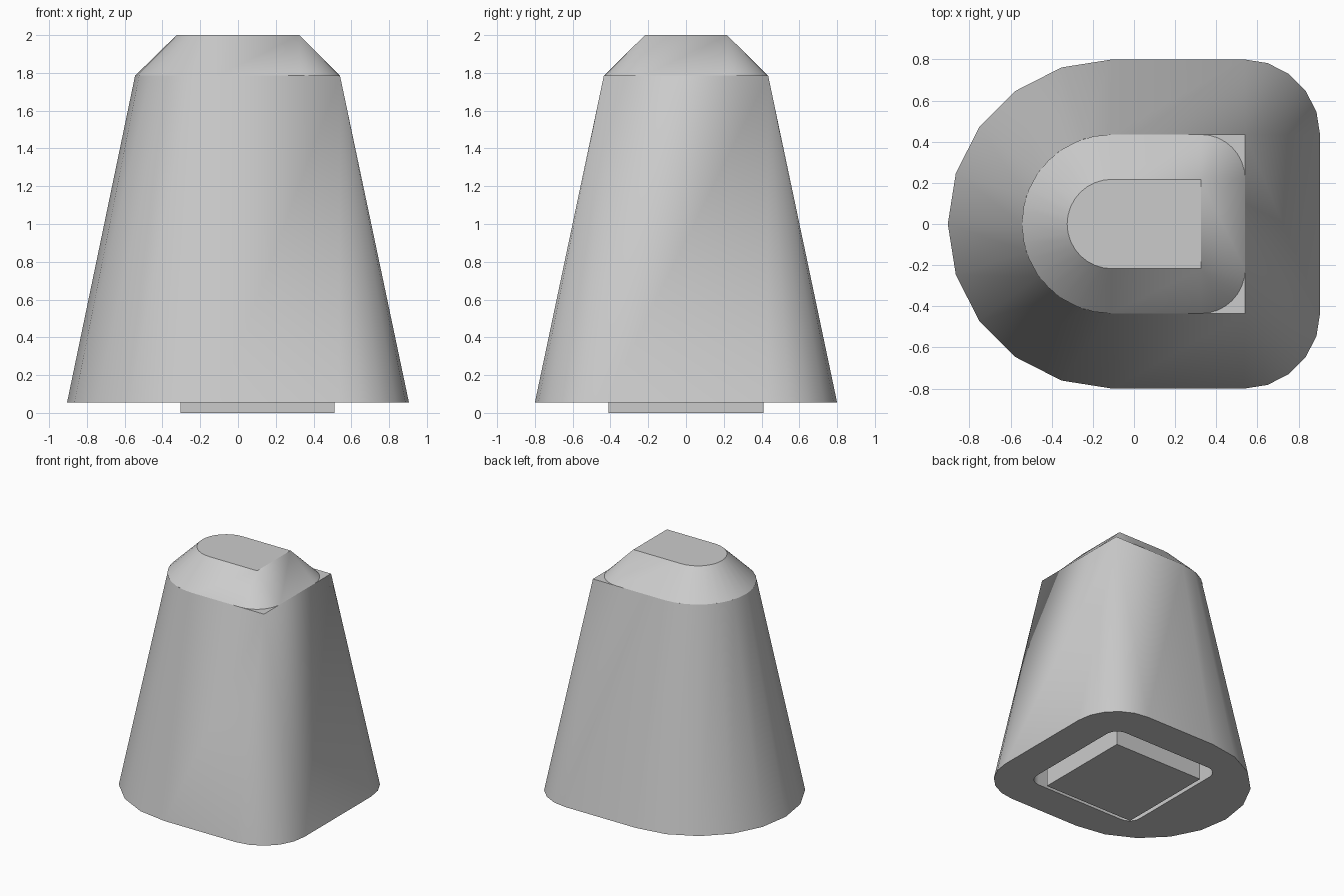
import bpy, bmesh
from math import sin, cos, radians

cube = bpy.data.objects.get("Cube")
if cube:
    bpy.data.objects.remove(cube, do_unlink=True)

grey = bpy.data.materials.new("light_grey")
grey.use_nodes = True
colour = (0.6, 0.6, 0.6, 1)
grey.diffuse_color = colour
grey.node_tree.nodes["Principled BSDF"].inputs["Base Color"].default_value = colour


def outline(z, x0, x1, hy, r_left, r_right, steps):
    """Rounded rectangle ring, with its own radius for each end."""
    corners = [(x1 - r_right, -hy + r_right, r_right, -90),
               (x1 - r_right, hy - r_right, r_right, 0),
               (x0 + r_left, hy - r_left, r_left, 90),
               (x0 + r_left, -hy + r_left, r_left, 180)]
    ring = []
    for cx, cy, r, start in corners:
        for i in range(steps + 1):
            a = radians(start + 90 * i / steps)
            ring.append((cx + r * cos(a), cy + r * sin(a), z))
    return ring


def loft(name, rings):
    """Closed solid skinned through rings with equal point counts."""
    bm = bmesh.new()
    loops = [[bm.verts.new(p) for p in ring] for ring in rings]
    for a, b in zip(loops, loops[1:]):
        for i in range(len(a)):
            j = (i + 1) % len(a)
            bm.faces.new((a[i], a[j], b[j], b[i]))
    bm.faces.new(loops[0][::-1])
    bm.faces.new(loops[-1])
    bmesh.ops.remove_doubles(bm, verts=bm.verts, dist=0.0005)
    bmesh.ops.recalc_face_normals(bm, faces=bm.faces)
    mesh = bpy.data.meshes.new(name)
    bm.to_mesh(mesh)
    bm.free()
    mesh.materials.append(grey)
    obj = bpy.data.objects.new(name, mesh)
    bpy.context.collection.objects.link(obj)
    bpy.ops.object.select_all(action='DESELECT')
    obj.select_set(True)
    bpy.context.view_layer.objects.active = obj
    bpy.ops.object.shade_smooth_by_angle(angle=radians(30))
    return obj


# Tapered body: recess ceiling, recess mouth, wide base, square-cornered top
loft("tapered_body", [
    outline(0.5, -0.4, 0.61, 0.51, 0.1, 0.1, 5),
    outline(0.055, -0.4, 0.61, 0.51, 0.1, 0.1, 5),
    outline(0.055, -0.905, 0.905, 0.8, 0.8, 0.37, 5),
    outline(1.785, -0.545, 0.54, 0.435, 0.435, 0, 5),
])

# Sloped cap: rounded foot, square-cornered flat top
loft("sloped_cap", [
    outline(1.785, -0.545, 0.54, 0.435, 0.435, 0.215, 8),
    outline(2.0, -0.325, 0.325, 0.217, 0.217, 0, 8),
])

# Square plug standing in the base recess
loft("base_plug", [
    outline(0.0, -0.305, 0.512, 0.41, 0, 0, 1),
    outline(0.5, -0.305, 0.512, 0.41, 0, 0, 1),
])
